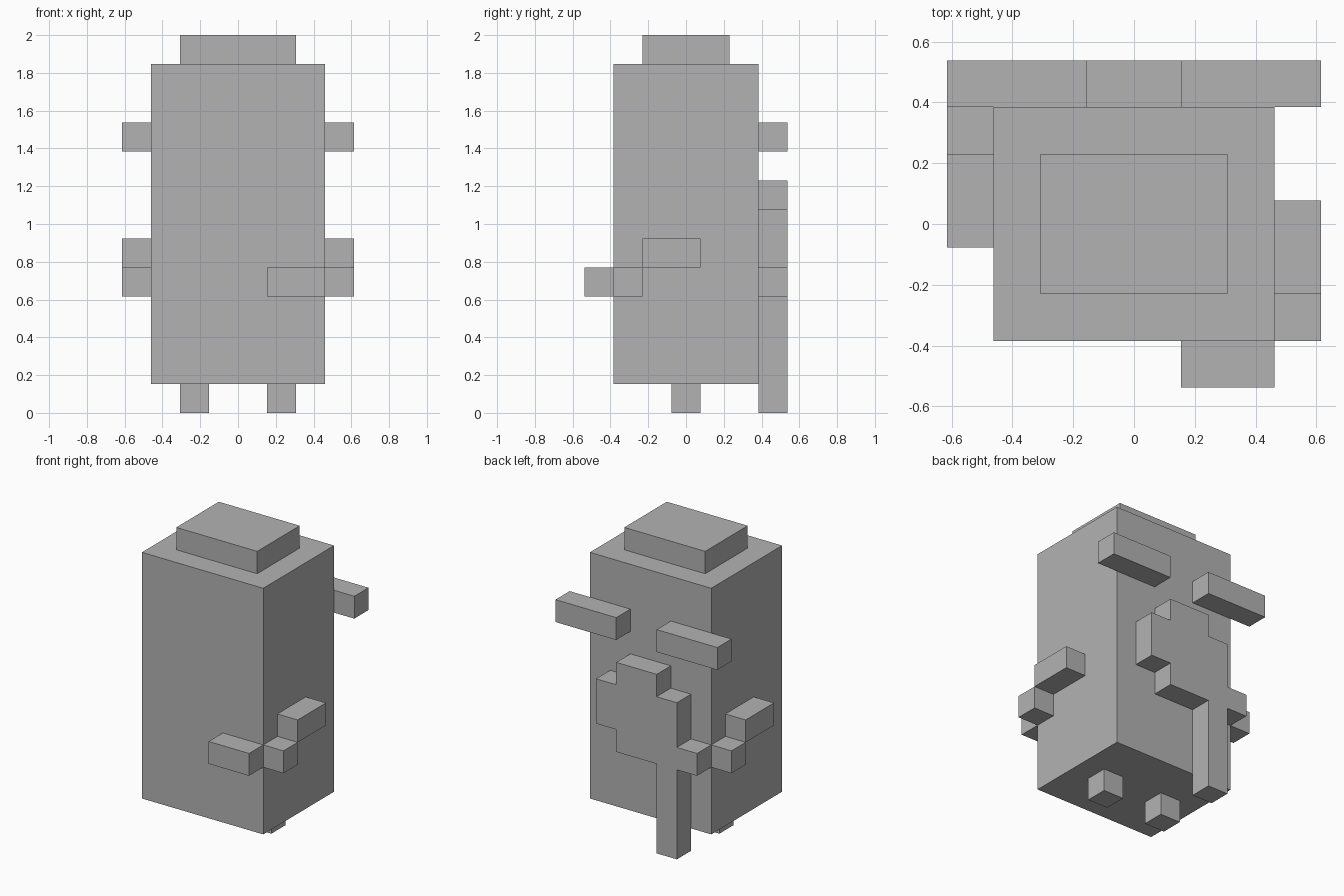
import bpy
import bmesh
from mathutils import Vector

U = 2 / 13  # size of one block

if "Cube" in bpy.data.objects:
    bpy.data.objects.remove(bpy.data.objects["Cube"], do_unlink=True)

# Single matte grey for every part
grey = bpy.data.materials.new("plain_grey")
grey.use_nodes = True
grey.diffuse_color = (0.45, 0.45, 0.45, 1)
grey.node_tree.nodes["Principled BSDF"].inputs["Base Color"].default_value = grey.diffuse_color


def prism(name, outline, y0, y1):
    """Extrude an (x, z) outline, in blocks, from y0 to y1."""
    bm = bmesh.new()
    face = bm.faces.new([bm.verts.new((x * U, y0 * U, z * U)) for x, z in outline])
    moved = bmesh.ops.extrude_face_region(bm, geom=[face], use_keep_orig=True)["geom"]
    verts = [v for v in moved if isinstance(v, bmesh.types.BMVert)]
    bmesh.ops.translate(bm, verts=verts, vec=Vector((0, (y1 - y0) * U, 0)))
    bmesh.ops.recalc_face_normals(bm, faces=bm.faces)
    mesh = bpy.data.meshes.new(name)
    bm.to_mesh(mesh)
    bm.free()
    mesh.materials.append(grey)
    obj = bpy.data.objects.new(name, mesh)
    bpy.context.collection.objects.link(obj)
    return obj


def box(name, x, y, z):
    """Box from (low, high) ranges in blocks."""
    return prism(name, [(x[0], z[0]), (x[1], z[0]), (x[1], z[1]), (x[0], z[1])], *y)


# Body and cap
box("body", (-3, 3), (-2.5, 2.5), (1, 12))
box("cap", (-2, 2), (-1.5, 1.5), (12, 13))

# Paired feet and upper back bars
for side, s in (("left", 1), ("right", -1)):
    box(side + "_foot", sorted((s, 2 * s)), (-0.5, 0.5), (0, 1))
    box(side + "_back_bar", sorted((s, 4 * s)), (2.5, 3.5), (9, 10))

# Stepped strap running round the sides to the front
box("front_strap", (1, 3), (-3.5, -2.5), (4, 5))
box("left_strap_low", (3, 4), (-2.5, -1.5), (4, 5))
box("left_strap_high", (3, 4), (-1.5, 0.5), (5, 6))
box("right_strap_low", (-4, -3), (1.5, 2.5), (4, 5))
box("right_strap_high", (-4, -3), (-0.5, 1.5), (5, 6))

# Stepped back panel with its long hanging leg and strap stub
prism("back_panel", [
    (2, 5), (2, 7), (1, 7), (1, 8), (-1, 8), (-1, 7), (-2, 7), (-2, 5),
    (-3, 5), (-3, 4), (-2, 4), (-2, 0), (-1, 0), (-1, 4), (1, 4), (1, 5),
], 2.5, 3.5)
